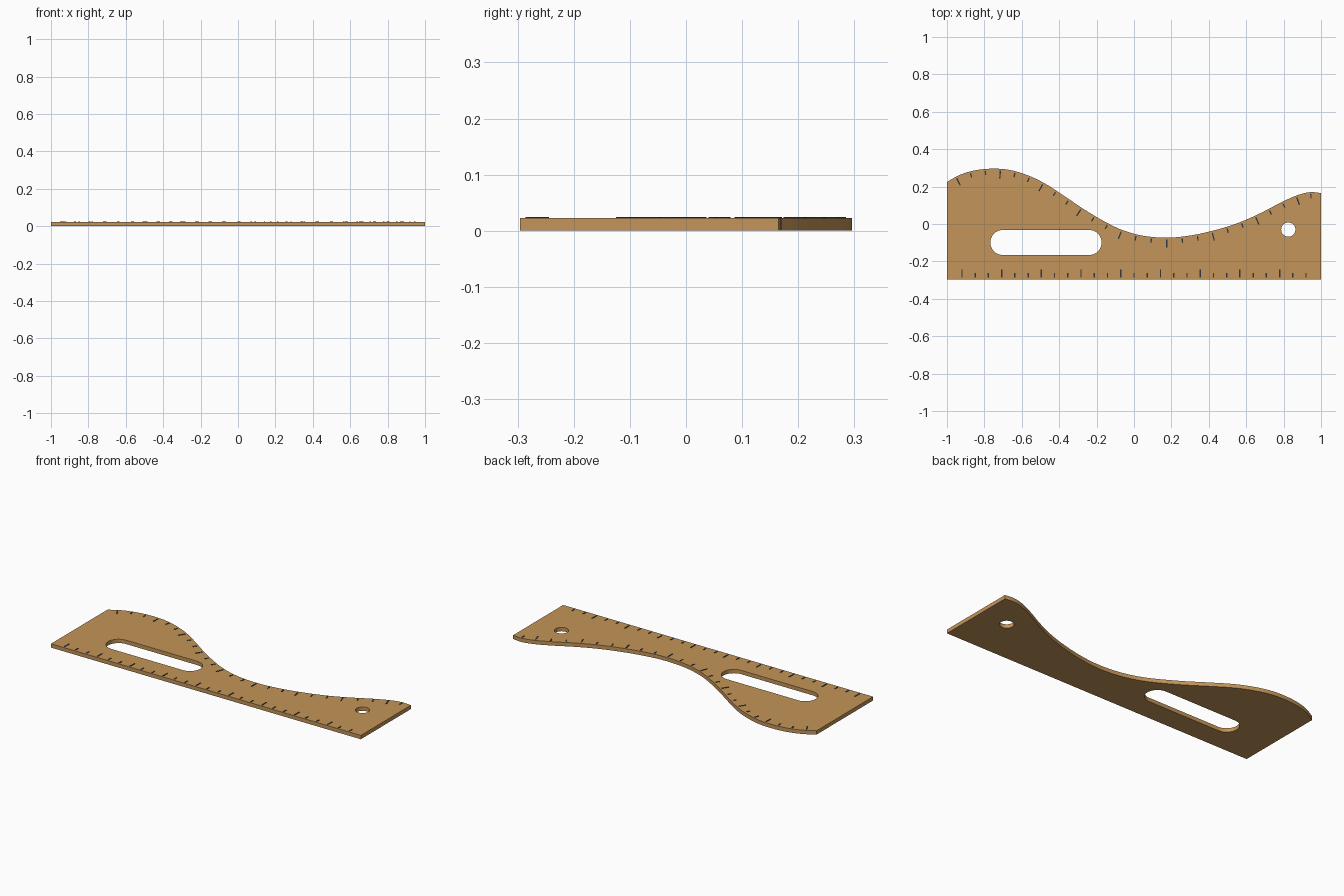
import bpy, bmesh, math
from mathutils import Vector

if "Cube" in bpy.data.objects:
    bpy.data.objects.remove(bpy.data.objects["Cube"])

THICK, TICK_TOP = 0.0225, 0.0245
BOTTOM = -0.296

def material(name, rgb):
    m = bpy.data.materials.new(name)
    m.diffuse_color = (*rgb, 1)
    m.use_nodes = True
    m.node_tree.nodes["Principled BSDF"].inputs["Base Color"].default_value = m.diffuse_color
    return m

wood = material("wood", (0.55, 0.30, 0.10))
ink = material("dark_ink", (0.025, 0.04, 0.05))

# Wavy upper edge, smoothed through a few key points
KEYS = [(-1, 0.225), (-0.93, 0.263), (-0.85, 0.287), (-0.755, 0.296), (-0.66, 0.288),
        (-0.56, 0.257), (-0.47, 0.213), (-0.37, 0.148), (-0.265, 0.077), (-0.155, 0.012),
        (-0.06, -0.033), (0.05, -0.063), (0.18, -0.073), (0.31, -0.06), (0.44, -0.031),
        (0.56, 0.007), (0.67, 0.055), (0.78, 0.112), (0.86, 0.149), (0.92, 0.167),
        (0.96, 0.170), (1, 0.165)]

def smooth_path(keys, steps=6):
    p = [Vector(k) for k in keys]
    p = [2 * p[0] - p[1]] + p + [2 * p[-1] - p[-2]]
    out = []
    for a, b, c, d in zip(p, p[1:], p[2:], p[3:]):
        for i in range(steps):
            t = i / steps
            out.append(0.5 * (2 * b + (c - a) * t + (2 * a - 5 * b + 4 * c - d) * t ** 2
                              + (3 * b - a - 3 * c + d) * t ** 3))
    return out + [p[-2]]

edge = smooth_path(KEYS)

def arc(cx, cy, r, a0, a1, n):
    return [Vector((cx + r * math.cos(a0 + (a1 - a0) * i / n),
                    cy + r * math.sin(a0 + (a1 - a0) * i / n))) for i in range(n + 1)]

# Board: outline with a rounded slot and a hanging hole
h = math.pi / 2
slot = arc(-0.24, -0.099, 0.067, -h, h, 16) + arc(-0.701, -0.099, 0.067, h, 3 * h, 16)
hole = arc(0.825, -0.03, 0.038, 0, 4 * h, 32)[:-1]
outline = [Vector((1, BOTTOM)), Vector((-1, BOTTOM))] + edge

curve = bpy.data.curves.new("ruler_board", 'CURVE')
curve.dimensions, curve.fill_mode = '2D', 'BOTH'
curve.extrude = THICK / 2
for loop in (outline, slot, hole):
    s = curve.splines.new('POLY')
    s.points.add(len(loop) - 1)
    for pt, co in zip(s.points, loop):
        pt.co = (co.x, co.y, 0, 1)
    s.use_cyclic_u = True
board = bpy.data.objects.new("ruler_board", curve)
board.location.z = THICK / 2
bpy.context.collection.objects.link(board)
bpy.context.view_layer.objects.active = board
board.select_set(True)
bpy.ops.object.convert(target='MESH')
board = bpy.context.object
bm = bmesh.new()
bm.from_mesh(board.data)
bmesh.ops.remove_doubles(bm, verts=bm.verts, dist=1e-5)
bmesh.ops.recalc_face_normals(bm, faces=bm.faces)
bm.to_mesh(board.data)
bm.free()
board.data.materials.clear()
board.data.materials.append(wood)
bpy.ops.object.shade_smooth_by_angle(angle=math.radians(30))

# Graduation marks: thin bars running inward from an edge, every third one longer
def add_tick(bm, base, inward, major):
    side = Vector((-inward.y, inward.x)) * 0.0035
    a, b = base + inward * 0.010, base + inward * (0.052 if major else 0.033)
    ring = [a - side, a + side, b + side, b - side]
    verts = [bm.verts.new((p.x, p.y, THICK - 0.001)) for p in ring]
    face = bm.faces.new(verts)
    ext = bmesh.ops.extrude_face_region(bm, geom=[face])
    for v in ext["geom"]:
        if isinstance(v, bmesh.types.BMVert):
            v.co.z = TICK_TOP

def tick_object(name, ticks):
    bm = bmesh.new()
    for i, (base, inward) in enumerate(ticks):
        add_tick(bm, base, inward, i % 3 == 0)
    bmesh.ops.recalc_face_normals(bm, faces=bm.faces)
    me = bpy.data.meshes.new(name)
    bm.to_mesh(me)
    bm.free()
    me.materials.append(ink)
    bpy.context.collection.objects.link(bpy.data.objects.new(name, me))

# Straight scale along the bottom edge
tick_object("straight_scale", [(Vector((-0.92 + 1.84 * i / 26, BOTTOM)), Vector((0, 1)))
                               for i in range(27)])

# Curved scale, evenly spaced by length along the wavy edge
def along(dist):
    for a, b in zip(edge, edge[1:]):
        d = (b - a).length
        if dist <= d:
            t = (b - a).normalized()
            return a + t * dist, Vector((t.y, -t.x))
        dist -= d

total = sum((b - a).length for a, b in zip(edge, edge[1:]))
tick_object("curved_scale", [along(0.055 + (total - 0.11) * i / 25) for i in range(26)])
